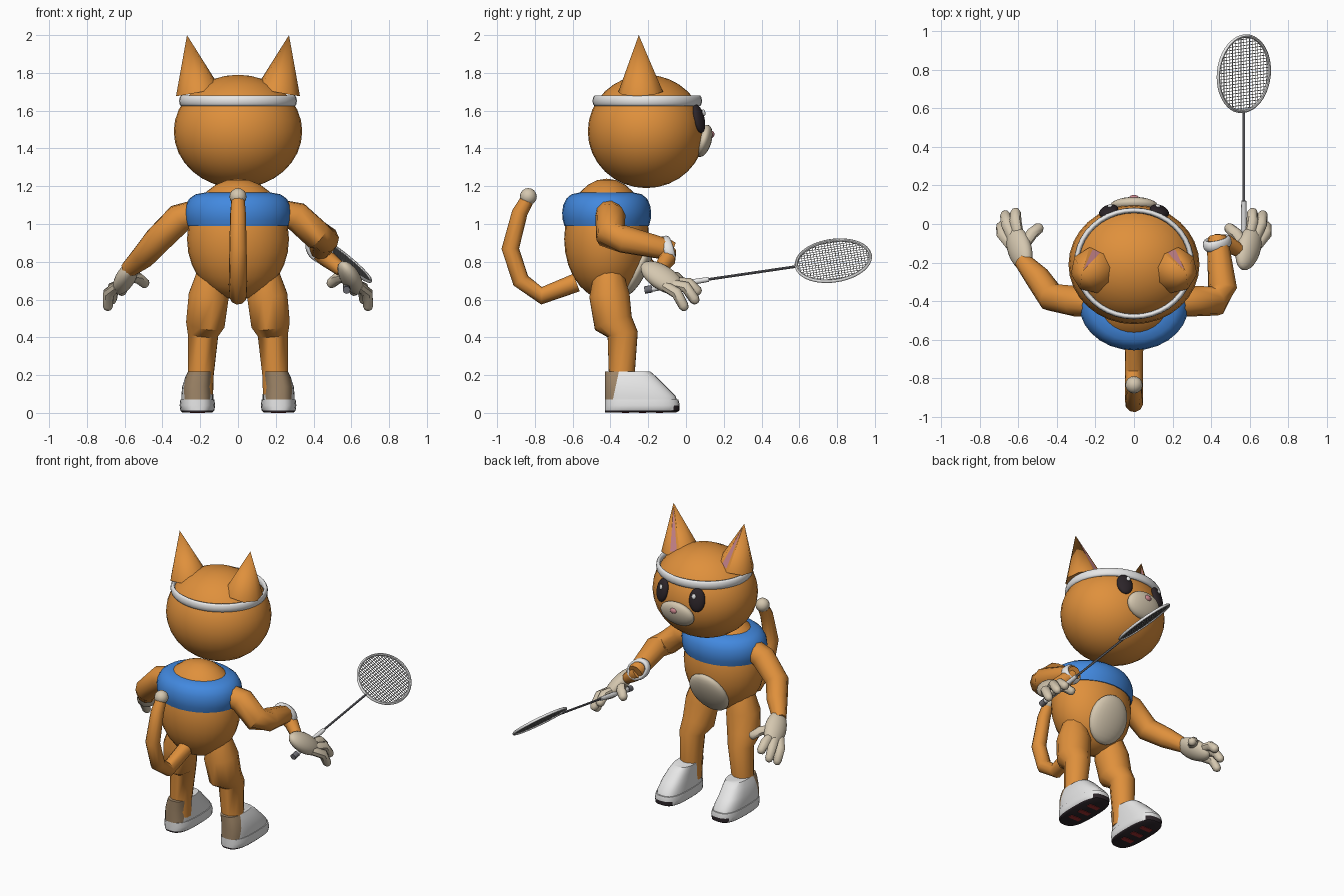
import bpy, bmesh, math
from mathutils import Vector, Matrix

cube = bpy.data.objects.get("Cube")
if cube:
    bpy.data.objects.remove(cube)


def material(name, r, g, b):
    m = bpy.data.materials.new(name)
    m.use_nodes = True
    m.diffuse_color = (r, g, b, 1)
    m.node_tree.nodes["Principled BSDF"].inputs["Base Color"].default_value = (r, g, b, 1)
    return m


ORANGE = material("orange fur", .74, .28, .045)
BLUE = material("blue cloth", .055, .25, .74)
CREAM = material("cream fur", .66, .57, .43)
WHITE = material("white", .8, .8, .8)
BLACK = material("black", .025, .018, .022)
PINK = material("pink", .6, .24, .27)
BROWN = material("brown heel", .35, .24, .14)
RED = material("red rubber", .35, .03, .03)
GREY = material("dark grey", .16, .16, .18)
STRING = material("light grey string", .45, .45, .45)


def finish(name, bm, *mats, angle=45):
    bmesh.ops.recalc_face_normals(bm, faces=bm.faces)
    mesh = bpy.data.meshes.new(name)
    bm.to_mesh(mesh)
    bm.free()
    for m in mats:
        mesh.materials.append(m)
    mesh.shade_smooth()
    mesh.set_sharp_from_angle(angle=math.radians(angle))
    ob = bpy.data.objects.new(name, mesh)
    bpy.context.collection.objects.link(ob)
    return ob


def skin(bm, rings, closed=False):
    """Bridge rings of points, capping the ends of an open loft."""
    vs = [[bm.verts.new(p) for p in ring] for ring in rings]
    n = len(vs[0])
    pairs = list(zip(vs, vs[1:])) + ([(vs[-1], vs[0])] if closed else [])
    for a, b in pairs:
        for i in range(n):
            j = (i + 1) % n
            bm.faces.new((a[i], a[j], b[j], b[i]))
    if not closed:
        bm.faces.new(vs[0][::-1])
        bm.faces.new(vs[-1])


def add_tube(bm, path, radii, sides=10, closed=False):
    pts = [Vector(p) for p in path]
    n = len(pts)
    if not isinstance(radii, (list, tuple)):
        radii = [radii] * n
    rings, side = [], None
    for i, p in enumerate(pts):
        if closed:
            t = pts[(i + 1) % n] - pts[i - 1]
        else:
            t = pts[min(i + 1, n - 1)] - pts[max(i - 1, 0)]
        t.normalize()
        side = t.orthogonal() if side is None else side - t * side.dot(t)
        side.normalize()
        up = t.cross(side)
        rings.append([p + radii[i] * (side * math.cos(a) + up * math.sin(a))
                      for a in (math.tau * k / sides for k in range(sides))])
    skin(bm, rings, closed)


def tube(name, mat, path, radii, sides=10, closed=False):
    bm = bmesh.new()
    add_tube(bm, path, radii, sides, closed)
    return finish(name, bm, mat)


def ellipsoid(name, mat, loc, radii, normal=(0, 1, 0), rot=None, seg=24):
    """Ellipsoid whose local y axis points along the normal."""
    if rot is None:
        rot = Vector(normal).to_track_quat('Y', 'Z').to_matrix()
    bm = bmesh.new()
    bmesh.ops.create_uvsphere(bm, u_segments=seg, v_segments=seg // 2, radius=1)
    bm.transform(Matrix.Translation(loc) @ rot.to_4x4() @ Matrix.Diagonal((*radii, 1)))
    return finish(name, bm, mat)


def ring(center, u, v, n=40):
    c, u, v = Vector(center), Vector(u), Vector(v)
    return [c + u * math.cos(math.tau * i / n) + v * math.sin(math.tau * i / n) for i in range(n)]


def band(name, center, u, v, half_width, thick):
    """Soft sweat band around the ellipse spanned by u and v."""
    c, u, v = Vector(center), Vector(u), Vector(v)
    axis = u.cross(v).normalized()
    angles = [math.tau * k / 10 for k in range(10)]
    bm = bmesh.new()
    skin(bm, [ring(c + axis * half_width * math.sin(a), u + u.normalized() * thick * math.cos(a),
                   v + v.normalized() * thick * math.cos(a)) for a in angles], True)
    return finish(name, bm, WHITE, angle=80)


def outline(x, z, back, front, half, n=28):
    """Rounded, slightly square foot outline."""
    pts = []
    for i in range(n):
        a = math.tau * i / n
        c, s = math.cos(a), math.sin(a)
        pts.append((x + half * math.copysign(abs(c) ** .7, c),
                    (back + front) / 2 + (front - back) / 2 * math.copysign(abs(s) ** .7, s), z))
    return pts


# Head, face and headband
ellipsoid("head", ORANGE, (0, -.21, 1.49), (.34, .31, .3), seg=32)
band("headband", (0, -.205, 1.652), (.298, 0, 0), (0, .276, 0), .029, .014)
ellipsoid("muzzle", CREAM, (0, .093, 1.44), (.125, .042, .088), (0, 1, -.3))
ellipsoid("nose", PINK, (0, .136, 1.475), (.026, .015, .019), seg=12)

# Body, vest and belly
ellipsoid("body", ORANGE, (0, -.42, .92), (.27, .225, .32), seg=28)
ellipsoid("belly_patch", CREAM, (0, -.253, .765), (.14, .048, .16), (0, 1, -.5))
bm = bmesh.new()
profile = [(.25, .99), (.27, .99), (.281, 1.025), (.284, 1.06), (.277, 1.1), (.257, 1.135), (.225, 1.157), (.165, 1.168)]
skin(bm, [ring((0, -.42, z), (r, 0, 0), (0, r * .83, 0), 28) for r, z in profile])
finish("vest", bm, BLUE, angle=60)

# Tail
tube("tail", ORANGE, [(0, -.58, .69), (0, -.765, .62), (0, -.875, .7), (0, -.93, .87), (0, -.88, 1.06), (0, -.84, 1.13)],
     [.05, .047, .047, .047, .042, .036])
ellipsoid("tail_tip", CREAM, (0, -.835, 1.145), (.045, .045, .045), seg=16)

for s, label in ((1, "left_"), (-1, "right_")):
    def side(points):
        return [(s * x, y, z) for x, y, z in points]

    # Ear with a small inset inner face
    tip, base = Vector((s * .27, -.25, 2)), Vector((s * .212, -.24, 1.70))
    axis = tip - base
    bm = bmesh.new()
    bmesh.ops.create_cone(bm, cap_ends=True, segments=8, radius1=.12, radius2=0, depth=axis.length)
    bm.transform(Matrix.Translation((tip + base) / 2) @ axis.to_track_quat('Z', 'Y').to_matrix().to_4x4())
    bm.normal_update()
    inner = max(bm.faces, key=lambda f: f.normal.y - .3 * s * f.normal.x)
    bmesh.ops.inset_individual(bm, faces=[inner], thickness=.03)
    inner.material_index = 1
    finish(label + "ear", bm, ORANGE, PINK, angle=60)

    # Eye with glint
    ellipsoid(label + "eye", BLACK, (s * .132, .067, 1.557), (.052, .027, .077), (s * .4, 1, .25))
    ellipsoid(label + "eye_glint", WHITE, (s * .125, .094, 1.59), (.014, .008, .018), (s * .4, 1, .25), seg=12)

    # Leg, bent at the knee
    tube(label + "leg", ORANGE,
         side([(.14, -.41, .74), (.155, -.405, .62), (.172, -.385, .475), (.185, -.335, .415), (.197, -.34, .2), (.2, -.34, .1)]),
         [.08, .11, .106, .083, .07, .07], 12)

    # Shoe with a brown heel
    x = s * .215
    bm = bmesh.new()
    skin(bm, [outline(x + s * dx, z, -.43, front, half) for z, front, half, dx in
              ((.06, -.045, .085, 0), (.09, -.055, .085, 0), (.14, -.105, .08, 0), (.19, -.155, .072, -.008), (.22, -.19, .065, -.015))])
    plane, normal = Vector((0, -.385, .08)), Vector((0, .14, -.03))
    bmesh.ops.bisect_plane(bm, geom=bm.verts[:] + bm.edges[:] + bm.faces[:], plane_co=plane, plane_no=normal)
    for f in bm.faces:
        f.material_index = int((f.calc_center_median() - plane).dot(normal) < 0)
    finish(label + "shoe", bm, WHITE, BROWN)

    # Sole, dark underneath and at the toe, with red grips
    bm = bmesh.new()
    skin(bm, [outline(x, z, -.43, front, half) for z, front, half in
              ((.003, -.05, .08), (.012, -.035, .09), (.04, -.033, .094), (.07, -.04, .09))])
    for f in bm.faces:
        c = f.calc_center_median()
        f.material_index = int(c.z < .01 or (c.y > -.065 and c.z < .045))
    finish(label + "sole", bm, WHITE, BLACK)
    for i in range(3):
        bm = bmesh.new()
        bmesh.ops.create_cube(bm, size=1, matrix=Matrix.Translation((x, -.32 + i * .09, .004)) @ Matrix.Diagonal((.08, .035, .008, 1)))
        finish(label + "sole_grip", bm, RED)

    # Hand: palm and spread, curled fingers
    along = Vector((s * .075, .22, -.15)).normalized()
    across = Vector((s * .07, -.07, -.065))
    across = (across - along * across.dot(along)).normalized()
    rot = Matrix((across, along, across.cross(along))).transposed()
    ellipsoid(label + "palm", CREAM, (s * .595, -.125, .715), (.073, .135, .05), rot=rot)
    fingers = {"thumb": ((.57, -.11, .72), (.53, -.05, .715), (.48, -.01, .675)),
               "index_finger": ((.6, -.06, .69), (.615, .015, .685), (.615, .075, .63)),
               "middle_finger": ((.625, -.08, .68), (.66, 0, .665), (.67, .06, .58)),
               "little_finger": ((.64, -.11, .67), (.685, -.05, .635), (.69, 0, .543))}
    for name, (a, b, c) in fingers.items():
        a, b, c = Vector(a), Vector(b), Vector(c)
        tube(label + name, CREAM, side([a, b, b.lerp(c, .75), b.lerp(c, .93), c]),
             [.028, .031, .028, .02, .008], 8)

# Arms: the left one bends forward, the right one hangs out
tube("left_arm", ORANGE, [(.22, -.41, 1.06), (.31, -.4, 1.04), (.42, -.4, .94), (.46, -.33, .92), (.435, -.1, .865), (.435, -.07, .855)],
     [.07, .08, .08, .075, .057, .05], 10)
tube("left_wrist", ORANGE, [(.43, -.1, .85), (.48, -.1, .81), (.55, -.14, .755)], [.05, .045, .035], 10)
band("left_wristband", (.432, -.1, .865), (.06, .012, -.012), (0, -.014, .056), .028, .015)
tube("right_arm", ORANGE, [(-.22, -.41, 1.06), (-.31, -.4, 1.03), (-.43, -.38, .91), (-.5, -.28, .83), (-.58, -.19, .76)],
     [.07, .08, .075, .066, .045], 10)

# Racket handle, shaft and frame
tube("racket_butt", GREY, [(.575, -.22, .65), (.575, -.18, .657)], .02)
tube("racket_handle", WHITE, [(.575, -.18, .657), (.57, .0, .687), (.57, .12, .707)], [.016, .016, .013])
tube("racket_shaft", GREY, [(.57, .12, .707), (.57, .59, .776)], .007, 8)
center, long_axis, cross_axis = Vector((.57, .78, .806)), Vector((0, .195, .03)), Vector((.132, .018, -.105))
tube("racket_frame", WHITE, ring(center, cross_axis, long_axis, 48), .009, 8, True)

# Racket strings, trimmed to the oval
bm = bmesh.new()
for u, v, count in ((cross_axis, long_axis, 17), (long_axis, cross_axis, 23)):
    for i in range(1, count + 1):
        t = 2 * i / (count + 1) - 1
        reach = v * math.sqrt(1 - t * t)
        add_tube(bm, [center + u * t - reach, center + u * t + reach], .0022, 4)
finish("racket_strings", bm, STRING)
